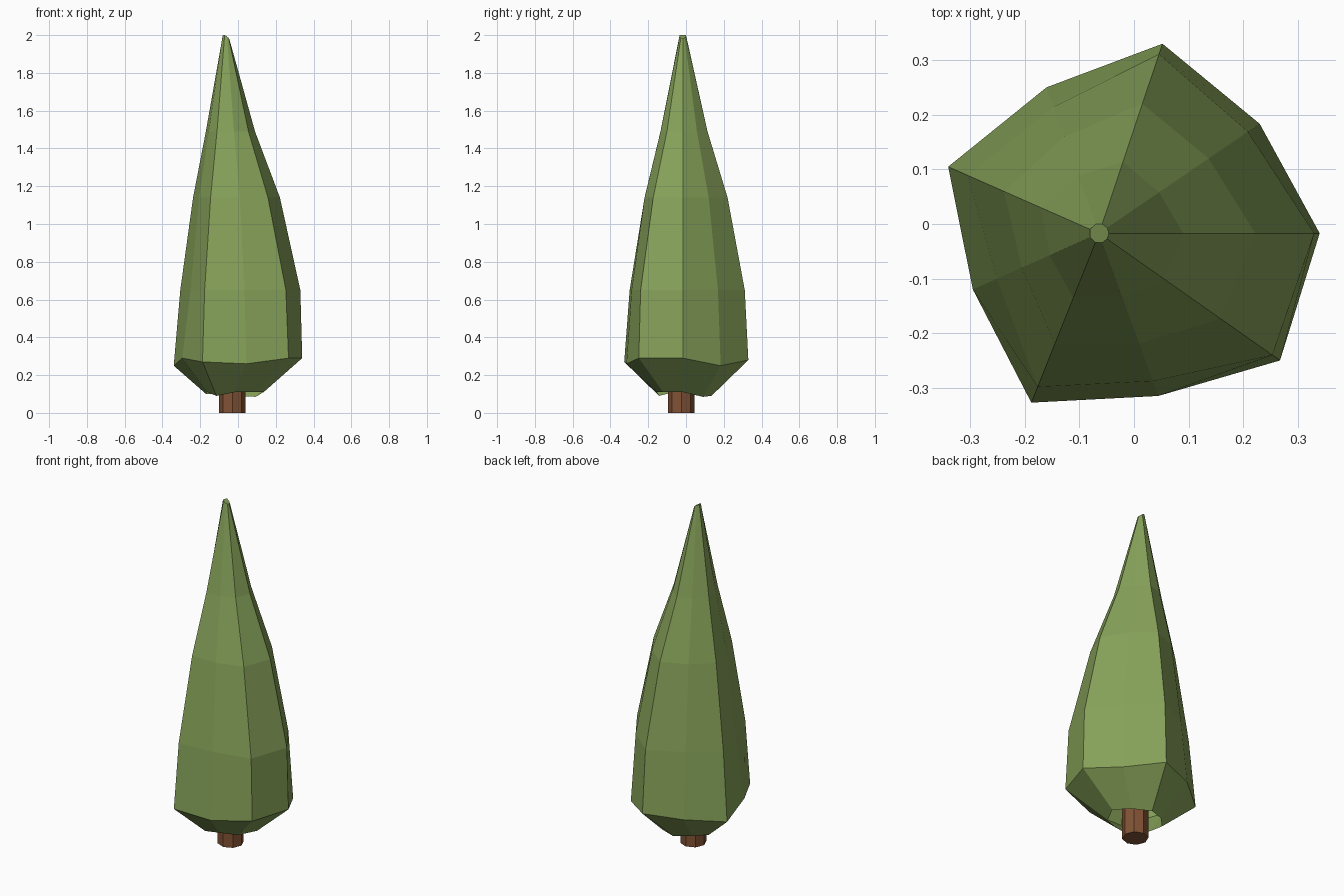
import bpy, bmesh
from math import radians, cos, sin

if "Cube" in bpy.data.objects:
    bpy.data.objects.remove(bpy.data.objects["Cube"])


def material(name, color):
    m = bpy.data.materials.new(name)
    m.diffuse_color = (*color, 1)
    m.use_nodes = True
    m.node_tree.nodes["Principled BSDF"].inputs["Base Color"].default_value = m.diffuse_color
    return m


def tube(name, rings, mat, cap_bottom, cap_top):
    """Bridge a stack of equal-sized vertex rings into a flat-shaded skin."""
    bm = bmesh.new()
    loops = [[bm.verts.new(p) for p in ring] for ring in rings]
    n = len(loops[0])
    for a, b in zip(loops, loops[1:]):
        for i in range(n):
            j = (i + 1) % n
            bm.faces.new((a[i], a[j], b[j], b[i]))
    if cap_bottom:
        bm.faces.new(loops[0][::-1])
    if cap_top:
        bm.faces.new(loops[-1])
    me = bpy.data.meshes.new(name)
    bm.to_mesh(me)
    bm.free()
    me.materials.append(mat)
    ob = bpy.data.objects.new(name, me)
    bpy.context.collection.objects.link(ob)
    return ob


green = material("foliage_green", (0.24, 0.36, 0.10))
brown = material("bark_brown", (0.22, 0.085, 0.035))

# Foliage: nine uneven spokes around a leaning axis, open underneath
AX, AY = -0.064, -0.017
angles = [0, 34.3, 71.5, 109.8, 156.2, 204, 248.2, 290, 324.9]
radii = [
    [0.200, 0.190, 0.160, 0.120, 0.115, 0.110, 0.135, 0.145, 0.180],  # hem
    [0.404, 0.356, 0.366, 0.284, 0.302, 0.253, 0.334, 0.317, 0.405],  # widest
    [0.394, 0.330, 0.346, 0.246, 0.264, 0.205, 0.303, 0.288, 0.388],
    [0.286, 0.243, 0.250, 0.188, 0.190, 0.155, 0.218, 0.215, 0.272],
    [0.154, 0.133, 0.138, 0.112, 0.116, 0.099, 0.127, 0.125, 0.146],
    [0.018] * 9,                                                      # tip
]
heights = [
    [0.11, 0.085, 0.09, 0.10, 0.10, 0.11, 0.09, 0.11, 0.11],
    [0.29, 0.25, 0.28, 0.27, 0.25, 0.29, 0.27, 0.26, 0.29],
    [0.65] * 9,
    [1.14] * 9,
    [1.49] * 9,
    [1.98, 1.985, 1.99, 2.0, 2.0, 2.0, 2.0, 1.99, 1.985],
]
rings = [[(AX + r * cos(radians(a)), AY + r * sin(radians(a)), z)
          for a, r, z in zip(angles, rs, zs)]
         for rs, zs in zip(radii, heights)]
tube("foliage", rings, green, False, True)

# Trunk: short octagonal post running up inside the foliage
trunk = [[(-0.03 + 0.07 * cos(radians(45 * i)), -0.025 + 0.07 * sin(radians(45 * i)), z)
          for i in range(8)] for z in (0, 0.3)]
tube("trunk", trunk, brown, True, True)
